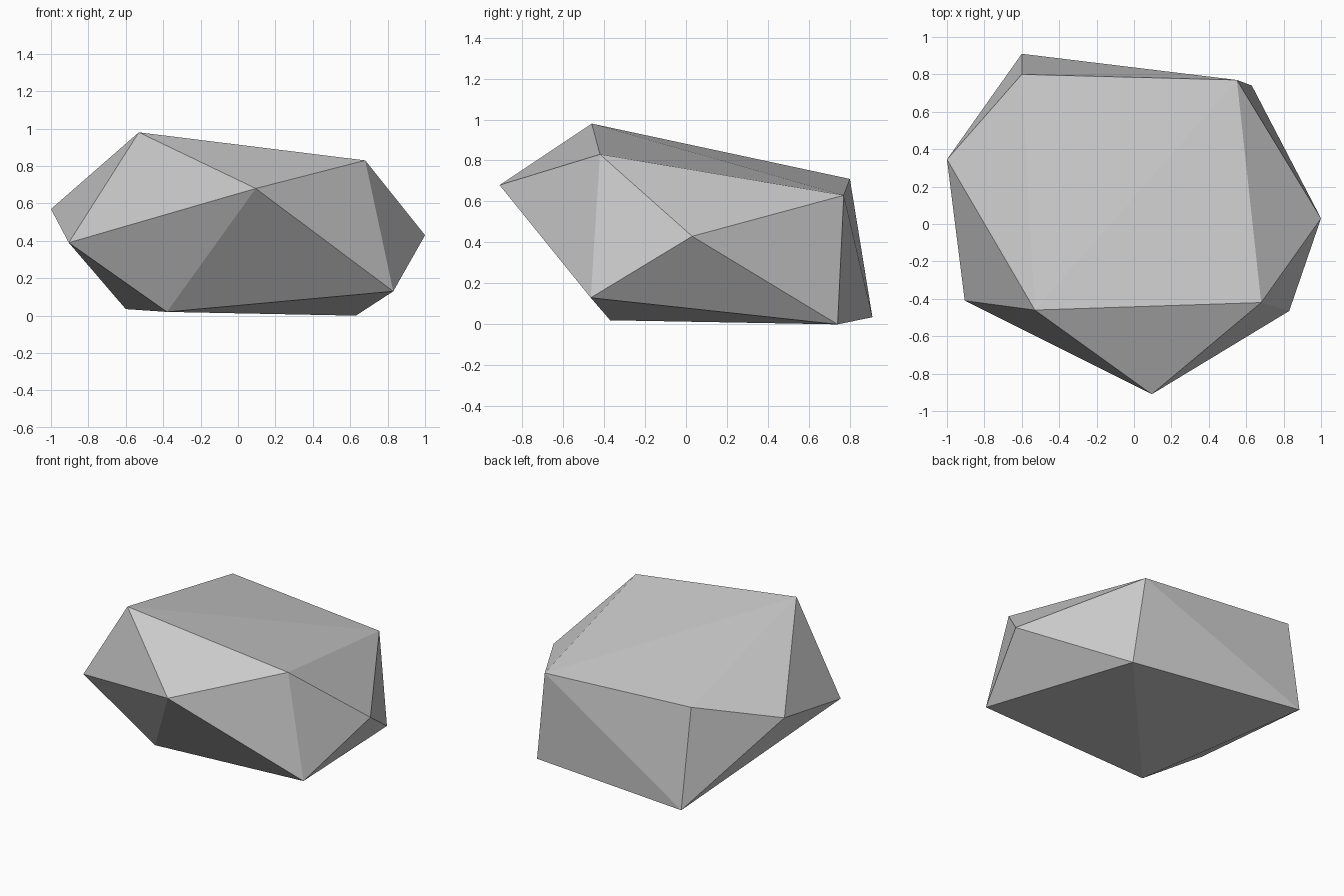
import bpy, bmesh
from mathutils import Vector

if "Cube" in bpy.data.objects:
    bpy.data.objects.remove(bpy.data.objects["Cube"])

# Rock corner points, grouped by level
corners = {
    # upper ridge
    "A": (-.53, -.46, .98), "B": (.68, -.42, .83), "C": (.095, -.91, .68),
    "K": (.55, .77, .63), "L": (-.60, .80, .71),
    # waist
    "D": (-.905, -.41, .39), "E": (-1, .345, .57), "F": (1, .03, .43), "G": (.83, -.465, .13),
    # base
    "H": (-.38, -.37, .02), "I": (-.60, .91, .035), "J": (.63, .74, 0),
}
# Facets: crown around A, right end, back, underside, front
facets = ("ABK AKL ALE AED ADC ACB "
          "BGF BFK KFJ FGJ "
          "ELI LKI KJI "
          "DEI DIH HIJ HJG "
          "CDH CHG CGB").split()

bm = bmesh.new()
verts = {name: bm.verts.new(co) for name, co in corners.items()}
for facet in facets:
    bm.faces.new([verts[c] for c in facet])
bmesh.ops.recalc_face_normals(bm, faces=bm.faces)

# Rock object, flat shaded
mesh = bpy.data.meshes.new("rock")
bm.to_mesh(mesh)
bm.free()
rock = bpy.data.objects.new("rock", mesh)
bpy.context.collection.objects.link(rock)

# Grey stone colour
stone = bpy.data.materials.new("grey stone")
stone.diffuse_color = (.6, .6, .6, 1)
stone.use_nodes = True
stone.node_tree.nodes["Principled BSDF"].inputs["Base Color"].default_value = stone.diffuse_color
mesh.materials.append(stone)
